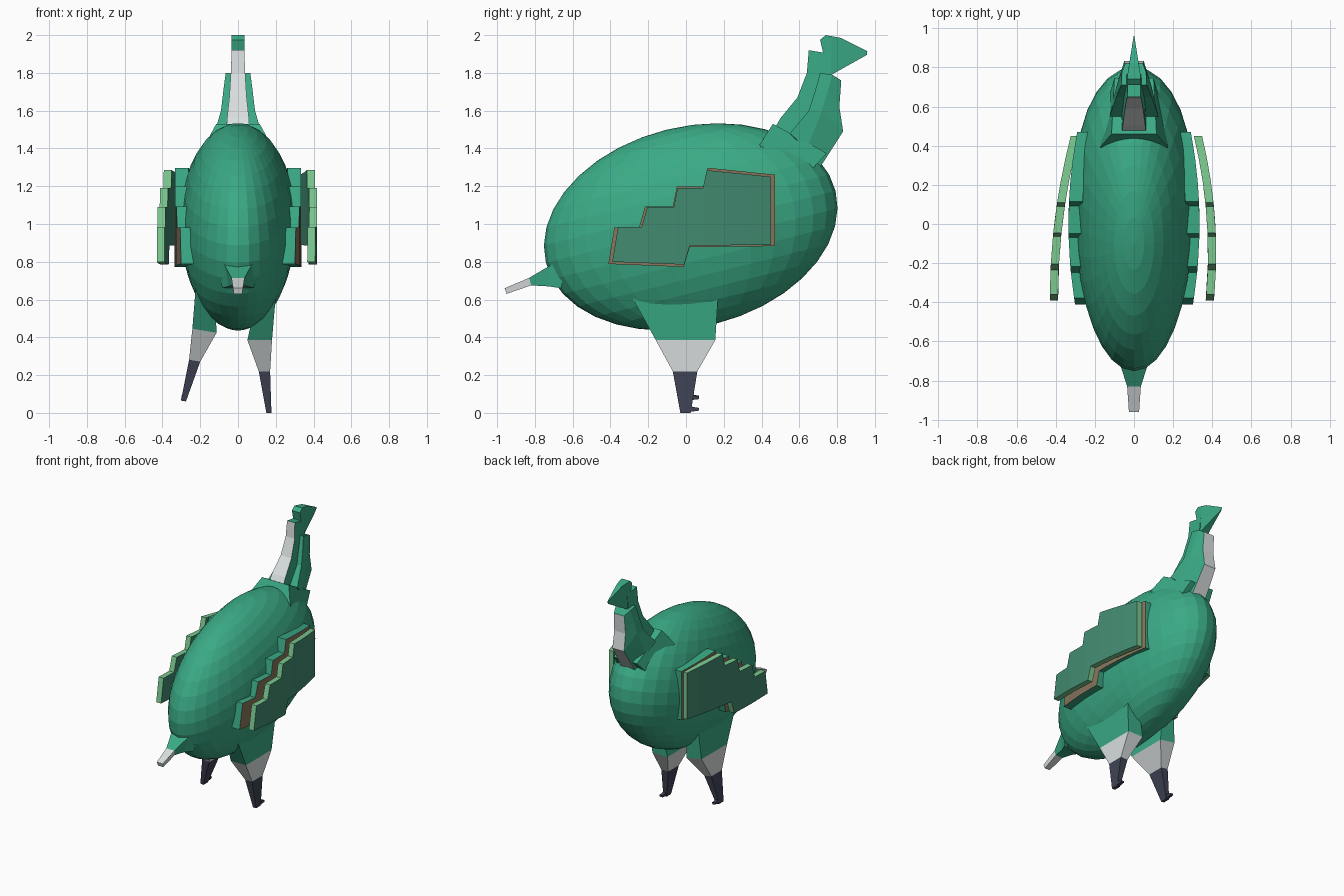
import bpy, bmesh, math
from mathutils import Vector, Matrix

if "Cube" in bpy.data.objects:
    bpy.data.objects.remove(bpy.data.objects["Cube"])


def material(name, r, g, b):
    m = bpy.data.materials.new(name)
    m.diffuse_color = (r, g, b, 1)
    m.use_nodes = True
    m.node_tree.nodes["Principled BSDF"].inputs["Base Color"].default_value = m.diffuse_color
    return m


GREEN = material("green", .042, .40, .235)
WING = material("muted dark green", .055, .26, .165)
LIGHT = material("light green", .20, .58, .28)
PALE = material("pale grey", .70, .74, .74)
DARK = material("dark slate", .05, .055, .09)
BROWN = material("brown", .25, .18, .11)


def finish(name, bm, mats, rule=None, transform=None):
    """Colour the faces by a rule(normal, centre) and make the object."""
    bmesh.ops.recalc_face_normals(bm, faces=bm.faces)
    bm.normal_update()
    if rule:
        for f in bm.faces:
            f.material_index = rule(f.normal, f.calc_center_median())
    if transform:
        bm.transform(transform)
    me = bpy.data.meshes.new(name)
    bm.to_mesh(me)
    bm.free()
    for m in mats:
        me.materials.append(m)
    ob = bpy.data.objects.new(name, me)
    bpy.context.collection.objects.link(ob)
    return ob


def loft(name, rings, mats, rule=None, transform=None):
    """Skin a stack of rings with equal point counts and cap both ends."""
    bm = bmesh.new()
    vs = [[bm.verts.new(p) for p in ring] for ring in rings]
    n = len(vs[0])
    for a, b in zip(vs, vs[1:]):
        for i in range(n):
            j = (i + 1) % n
            bm.faces.new((a[i], a[j], b[j], b[i]))
    bm.faces.new(vs[0])
    bm.faces.new(vs[-1])
    return finish(name, bm, mats, rule, transform)


def ring(back, front, wb, wf):
    """Symmetric four point ring between two (y, z) points."""
    return [(-wb, *back), (wb, *back), (wf, *front), (-wf, *front)]


def plate(name, outline, outer, inner, cuts, mats, rule=None, transform=None):
    """Side outline (y, z) given thickness between two x(y) curves."""
    bm = bmesh.new()
    bm.faces.new([bm.verts.new((0, y, z)) for y, z in outline])
    for c in cuts:
        bmesh.ops.bisect_plane(bm, geom=bm.verts[:] + bm.edges[:] + bm.faces[:],
                               plane_co=(0, c, 0), plane_no=(0, 1, 0))
    base = bm.verts[:]
    ext = bmesh.ops.extrude_face_region(bm, geom=bm.faces[:], use_keep_orig=True)
    for v in base:
        v.co.x = inner(v.co.y)
    for v in ext["geom"]:
        if isinstance(v, bmesh.types.BMVert):
            v.co.x = outer(v.co.y)
    return finish(name, bm, mats, rule, transform)


# Body: tilted faceted egg, a little wider toward the head
bm = bmesh.new()
bmesh.ops.create_uvsphere(bm, u_segments=32, v_segments=18, radius=1)
bm.transform(Matrix.Translation((0, .025, .985)) @ Matrix.Rotation(.243, 4, 'X')
             @ Matrix.Diagonal((.3, .79, .53, 1)))
for v in bm.verts:
    v.co.x *= 1 + .25 * max(0, v.co.y)
finish("body", bm, [GREEN])

# Tail: green root, pale tip
loft("tail", [ring((-.66, .66), (-.64, .82), .085, .10),
              ring((-.73, .67), (-.72, .78), .05, .07),
              ring((-.82, .675), (-.83, .715), .03, .035),
              ring((-.95, .63), (-.96, .66), .022, .026)],
     [GREEN, PALE], lambda n, c: int(c.y < -.84))

# Collar around the neck root
loft("collar", [ring((.41, 1.37), (.64, 1.24), .175, .12),
                ring((.39, 1.42), (.645, 1.265), .175, .13),
                ring((.46, 1.53), (.745, 1.375), .115, .10)], [GREEN])

# Rear neck, pale along the back
loft("neck", [ring((.46, 1.49), (.68, 1.38), .062, .07),
              ring((.50, 1.56), (.69, 1.46), .058, .06),
              ring((.59, 1.67), (.73, 1.61), .046, .05),
              ring((.64, 1.80), (.76, 1.76), .038, .04),
              ring((.65, 1.92), (.77, 1.90), .033, .033)],
     [GREEN, PALE], lambda n, c: int(n.y < -.5 and n.z < .75 and c.y < .66))

# Throat block, wider than the neck, pale along its front
throat = [((.55, 1.48), (.64, 1.40), (.71, 1.30), .125, .105, .06),
          ((.65, 1.60), (.72, 1.60), (.832, 1.49), .09, .085, .05),
          ((.685, 1.71), (.75, 1.70), (.812, 1.62), .077, .075, .048),
          ((.71, 1.80), (.775, 1.79), (.822, 1.76), .065, .062, .045)]
loft("throat", [[(-a, *b), (a, *b), (c, *m), (d, *f), (-d, *f), (-c, *m)]
                for b, m, f, a, c, d in throat],
     [GREEN, PALE], lambda n, c: int(n.y > .75))

# Head with a tapering beak
def head_width(y):
    return .034 if y < .76 else max(.002, .034 * (.965 - y) / .205)


plate("head", [(.70, 1.80), (.725, 1.91), (.71, 1.975), (.74, 2.0), (.82, 1.985),
               (.96, 1.915), (.957, 1.895), (.77, 1.79)],
      head_width, lambda y: -head_width(y), [.77], [GREEN])

# Wings: stepped outer plate over a slightly larger inner plate
STEPS = [(-.39, .80), (-.36, .985), (-.235, .985), (-.205, 1.09), (-.065, 1.09),
         (-.045, 1.19), (.09, 1.19), (.11, 1.285), (.45, 1.25), (.45, .89),
         (.02, .885), (-.01, .785)]
UNDER = [(.03 + (y - .03) * 1.05, 1.03 + (z - 1.03) * 1.05) for y, z in STEPS]
CUTS = [-.2, -.05, .1, .22, .34]
CURVES = {"right": (1, lambda y: .42 - .2 * (y + .15) ** 2),
          "left": (-1, lambda y: .43 - .155 * (y + .38) ** 2)}
for label, (s, curve) in CURVES.items():
    plate(label + "_wing_cover", STEPS,
          lambda y: s * curve(y), lambda y: s * (curve(y) - .042), CUTS,
          [WING, LIGHT], lambda n, c: int(abs(n.x) < .7))
    plate(label + "_wing_base", UNDER,
          lambda y: s * (.335 - .2 * y * y), lambda y: s * (.265 - .2 * y * y), CUTS,
          [GREEN, BROWN], lambda n, c: int(n.x * s > .7))

# Legs: green thigh, pale shin, dark foot; the left one swings outward
LEG = [(.62, .10, .20, -.29, .17), (.385, .05, .18, -.16, .155),
       (.22, .11, .17, -.07, .06), (0, .15, .177, -.03, .025)]
swing = (Matrix.Translation((-.18, 0, .42)) @ Matrix.Rotation(math.radians(9.5), 4, 'Y')
         @ Matrix.Translation((.115, 0, -.37)) @ Matrix.Diagonal((-1, 1, 1, 1)))
for label, tf in (("right", None), ("left", swing)):
    rings = [[(a, c, z), (b, c, z), (b, d, z), (a, d, z)] for z, a, b, c, d in LEG]
    leg = loft(label + "_leg", rings, [GREEN, PALE, DARK],
               lambda n, c: 0 if c.z > .385 else 1 if c.z > .22 else 2, tf)
    plate(label + "_toe", [(0, .003), (.07, .012), (.07, .026), (.02, .035)],
          lambda y: .177, lambda y: .152, [], [DARK], None, tf)
    if tf:  # keep the mirrored normals outward
        for ob in (leg, bpy.data.objects[label + "_toe"]):
            ob.data.flip_normals()
